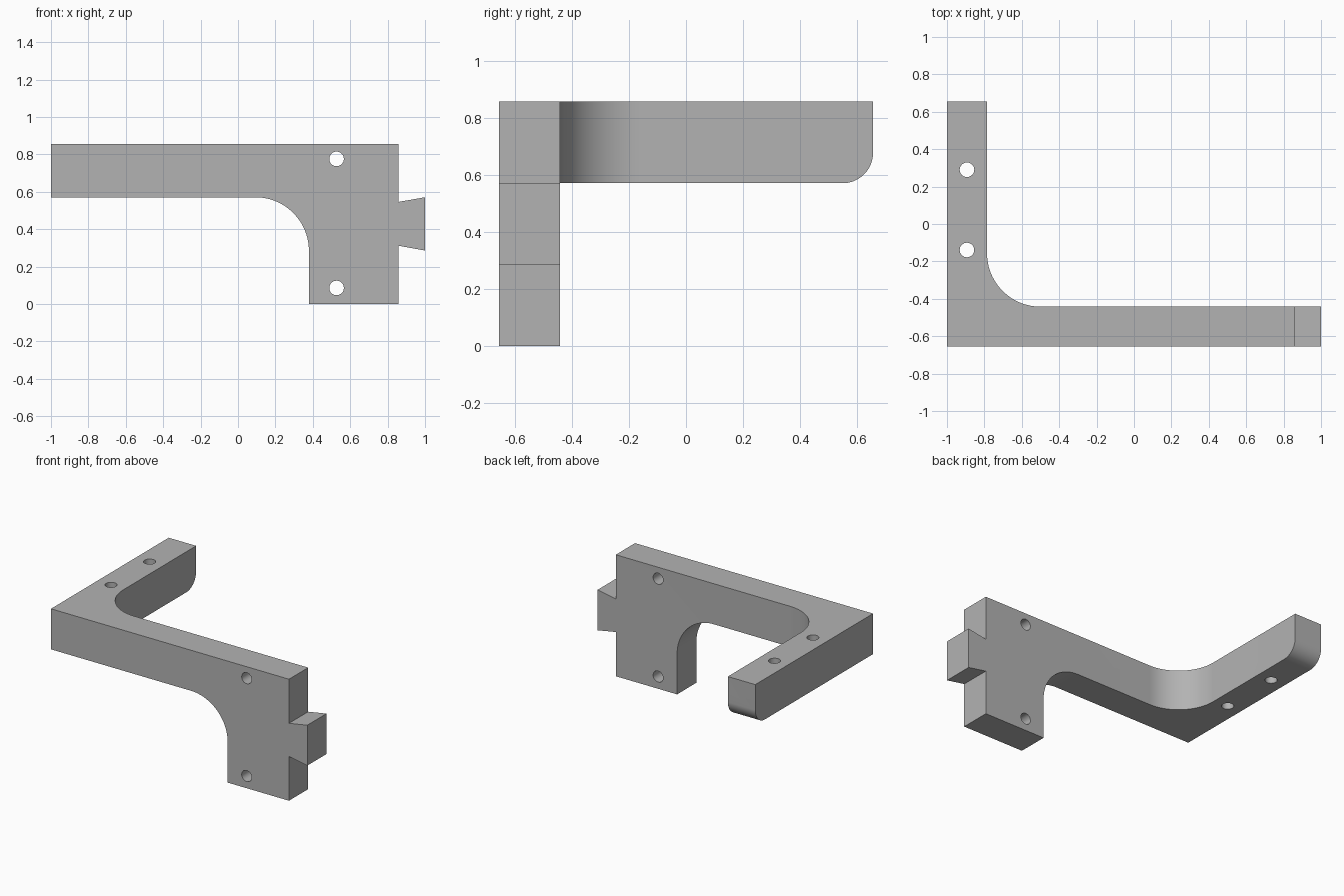
import bpy
import bmesh
from math import cos, sin, radians
from mathutils import Vector

default = bpy.data.objects.get("Cube")
if default:
    bpy.data.objects.remove(default)

GREY = (0.45, 0.45, 0.45, 1)
grey = bpy.data.materials.new("plain_grey")
grey.use_nodes = True
grey.diffuse_color = GREY
grey.node_tree.nodes["Principled BSDF"].inputs["Base Color"].default_value = GREY


def arc(cx, cy, r, start, end, steps=24):
    """Points along an arc, angles in degrees."""
    angles = [radians(start + (end - start) * i / steps) for i in range(steps + 1)]
    return [(cx + r * cos(a), cy + r * sin(a)) for a in angles]


# How a flat point (u, v) and depth w map to space for each profile direction
PLANES = {
    "front": lambda u, v, w: (u, w, v),
    "side": lambda u, v, w: (w, u, v),
    "top": lambda u, v, w: (u, v, w),
}


def extrude(name, points, plane, low, high):
    place = PLANES[plane]
    bm = bmesh.new()
    face = bm.faces.new([bm.verts.new(place(u, v, low)) for u, v in points])
    sweep = bmesh.ops.extrude_face_region(bm, geom=[face], use_keep_orig=True)
    moved = [g for g in sweep["geom"] if isinstance(g, bmesh.types.BMVert)]
    bmesh.ops.translate(bm, verts=moved, vec=Vector(place(0, 0, high - low)))
    bmesh.ops.recalc_face_normals(bm, faces=bm.faces)
    mesh = bpy.data.meshes.new(name)
    bm.to_mesh(mesh)
    bm.free()
    mesh.materials.append(grey)
    obj = bpy.data.objects.new(name, mesh)
    bpy.context.collection.objects.link(obj)
    return obj


def combine(body, cutter, operation):
    mod = body.modifiers.new(operation.lower(), "BOOLEAN")
    mod.operation, mod.solver, mod.object = operation, "EXACT", cutter
    bpy.context.view_layer.objects.active = body
    bpy.ops.object.modifier_apply(modifier=mod.name)
    bpy.data.objects.remove(cutter)


T = 0.214               # bar thickness
TOP, UNDER = 0.857, 0.571
FRONT, BACK = -0.656, 0.656
INNER = FRONT + T
R = 0.286               # inside fillet radius

# Front outline: bar, filleted leg and dovetail
bracket = extrude("corner_bracket", [
    (-1, TOP), (-1, UNDER),
    *arc(0.379 - R, UNDER - R, R, 90, 0),
    (0.379, 0), (TOP, 0),
    (TOP, 0.312), (1, 0.286), (1, 0.571), (TOP, 0.546), (TOP, TOP),
], "front", -1, 1)

# Plan outline: two arms with a filleted inside corner
plan = extrude("plan_outline", [
    (-1.1, FRONT), (1.1, FRONT), (1.1, INNER),
    *arc(-1 + T + R, INNER + R, R, 270, 180),
    (-1 + T, BACK), (-1.1, BACK),
], "top", -0.1, 1)
combine(bracket, plan, "INTERSECT")

# Rounded lower end of the back arm
r = 0.107
end = extrude("arm_end_outline", [
    (-0.8, -0.1), (BACK - r, -0.1),
    *arc(BACK - r, UNDER + r, r, 270, 360),
    (BACK, 1), (-0.8, 1),
], "side", -1.2, 1.2)
combine(bracket, end, "INTERSECT")

# Screw holes through the leg and through the back arm
for plane, u, v in (("front", 0.527, 0.776), ("front", 0.527, 0.086),
                    ("top", -0.893, 0.29), ("top", -0.893, -0.139)):
    hole = extrude("hole", arc(u, v, 0.039, 0, 360, 32)[:-1], plane, -1, 1.2)
    combine(bracket, hole, "DIFFERENCE")

# Smooth the curved walls, keep the corners sharp
bpy.ops.object.select_all(action="DESELECT")
bracket.select_set(True)
bpy.context.view_layer.objects.active = bracket
bpy.ops.object.shade_smooth_by_angle(angle=radians(30))
